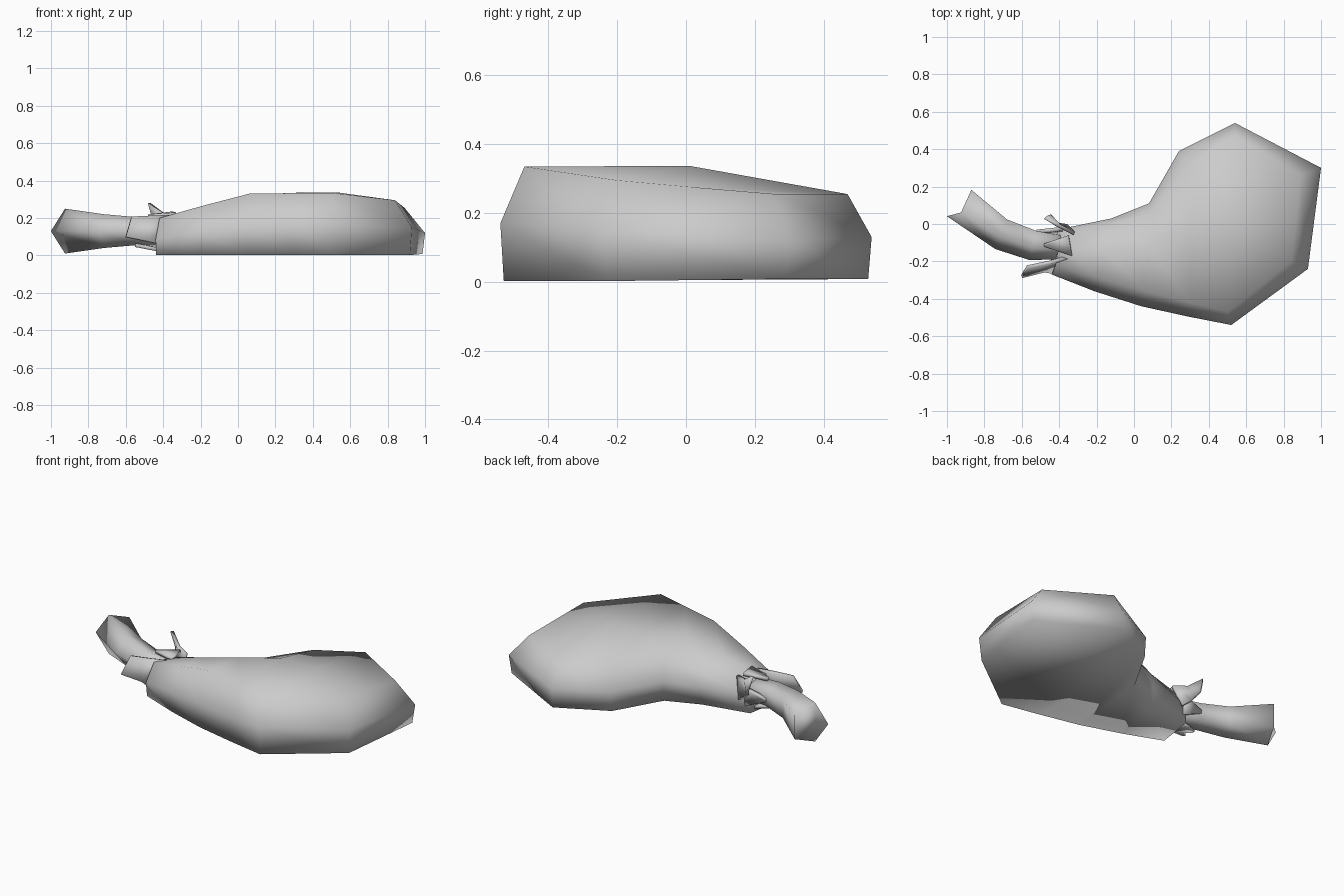
import bpy, math
from mathutils import Vector


def make(name, verts, faces, angle=180):
    me = bpy.data.meshes.new(name)
    me.from_pydata([tuple(v) for v in verts], [], faces)
    ob = bpy.data.objects.new(name, me)
    bpy.context.collection.objects.link(ob)
    bpy.ops.object.select_all(action='DESELECT')
    bpy.context.view_layer.objects.active = ob
    ob.select_set(True)
    bpy.ops.object.mode_set(mode='EDIT')
    bpy.ops.mesh.select_all(action='SELECT')
    bpy.ops.mesh.normals_make_consistent(inside=False)
    bpy.ops.object.mode_set(mode='OBJECT')
    bpy.ops.object.shade_smooth_by_angle(angle=math.radians(angle))
    return ob


def bridge(n, rings):
    return [(r * n + i, r * n + (i + 1) % n, (r + 1) * n + (i + 1) % n, (r + 1) * n + i)
            for r in range(rings - 1) for i in range(n)]


# Fruit body: stations hold back edge, back shoulder, ridge, front shoulder, front edge
stations = [
    ((-0.41, -0.03, .11), (-0.39, -0.06, .18), (-0.36, -0.14, .215), (-0.42, -0.22, .20), (-0.44, -0.27, .09)),
    ((-0.12, 0.03, .12), (-0.13, 0.00, .20), (-0.16, -0.13, .265), (-0.19, -0.29, .265), (-0.21, -0.36, .13)),
    ((0.08, 0.11, .13), (0.10, 0.06, .255), (0.08, -0.12, .325), (0.06, -0.36, .33), (0.04, -0.44, .15)),
    ((0.24, 0.39, .13), (0.29, 0.32, .26), (0.30, 0.00, .335), (0.30, -0.42, .333), (0.29, -0.495, .16)),
    ((0.54, 0.54, .13), (0.54, 0.47, .255), (0.53, 0.01, .337), (0.50, -0.47, .335), (0.52, -0.54, .17)),
    ((1.00, 0.30, .12), (0.89, 0.26, .255), (0.865, 0.02, .275), (0.84, -0.20, .295), (0.93, -0.24, .15)),
]
verts = []
for s in stations:
    b, f = Vector(s[0]), Vector(s[-1])
    d = (b - f).normalized() * 0.01
    end = 0.012 if b.x > 0.9 else 0
    verts += [(b.x - d.x - end, b.y - d.y, .008), *s, (f.x + d.x - end, f.y + d.y, .002)]
e = 7 * (len(stations) - 1)
faces = bridge(7, len(stations)) + [tuple(range(7))]
faces += [(e, e + 1, e + 5, e + 6), (e + 1, e + 2, e + 3, e + 4, e + 5)]
make("fruit_body", verts, faces)

# Bent five-sided stem: centre, half width, half height, sideways direction
stem = [
    ((-0.34, -0.13, .12), .06, .07, (0.25, 1)),
    ((-0.54, -0.115, .13), .08, .075, (0.25, 1)),
    ((-0.71, -0.055, .13), .085, .09, (0.4, 1)),
    ((-0.935, 0.112, .13), .096, .12, (0.68, 0.73)),
]
pentagon = [(-1, 0), (-0.15, 1), (1, 0.62), (1, -0.62), (-0.15, -1)]
verts = []
for i, (c, w, h, side) in enumerate(stem):
    c, s = Vector(c), Vector((*side, 0)).normalized()
    # the cut end is slightly domed: its top and bottom corners sit further back
    back = Vector((0.02, -0.04, 0)) if i == 3 else Vector()
    verts += [c + s * w * u + Vector((0, 0, h * v)) + back * (abs(v) == 1) for u, v in pentagon]
make("stem", verts, bridge(5, 4) + [(4, 3, 2, 1, 0), (15, 16, 19), (16, 17, 18, 19)])


# Leaves of the cap: each is a thin strip of edge pairs from root to tip
def leaf(name, pairs):
    v = [p for pair in pairs for p in pair]
    ob = make(name, v, [(2 * i, 2 * i + 1, 2 * i + 3, 2 * i + 2) for i in range(len(pairs) - 1)])
    m = ob.modifiers.new("thickness", 'SOLIDIFY')
    m.thickness, m.offset = 0.02, 0


leaf("cap_leaf_front", [((-0.33, -0.17, .215), (-0.42, -0.26, .06)),
                        ((-0.45, -0.205, .21), (-0.48, -0.25, .075)),
                        ((-0.57, -0.23, .205), (-0.60, -0.28, .10))])
leaf("cap_leaf_back", [((-0.32, -0.05, .215), (-0.36, -0.01, .09)),
                       ((-0.40, -0.01, .225), (-0.42, 0.00, .14)),
                       ((-0.475, 0.035, .28), (-0.45, 0.045, .19))])
leaf("cap_leaf_top", [((-0.35, -0.06, .225), (-0.33, -0.17, .22)),
                      ((-0.48, -0.105, .21), (-0.48, -0.12, .21))])
leaf("cap_leaf_rear", [((-0.38, -0.025, .17), (-0.38, -0.04, .05)),
                       ((-0.52, -0.04, .13), (-0.52, -0.045, .11))])
leaf("cap_leaf_under", [((-0.40, -0.07, .03), (-0.42, -0.20, .03)),
                        ((-0.55, -0.13, .055), (-0.55, -0.15, .055))])
